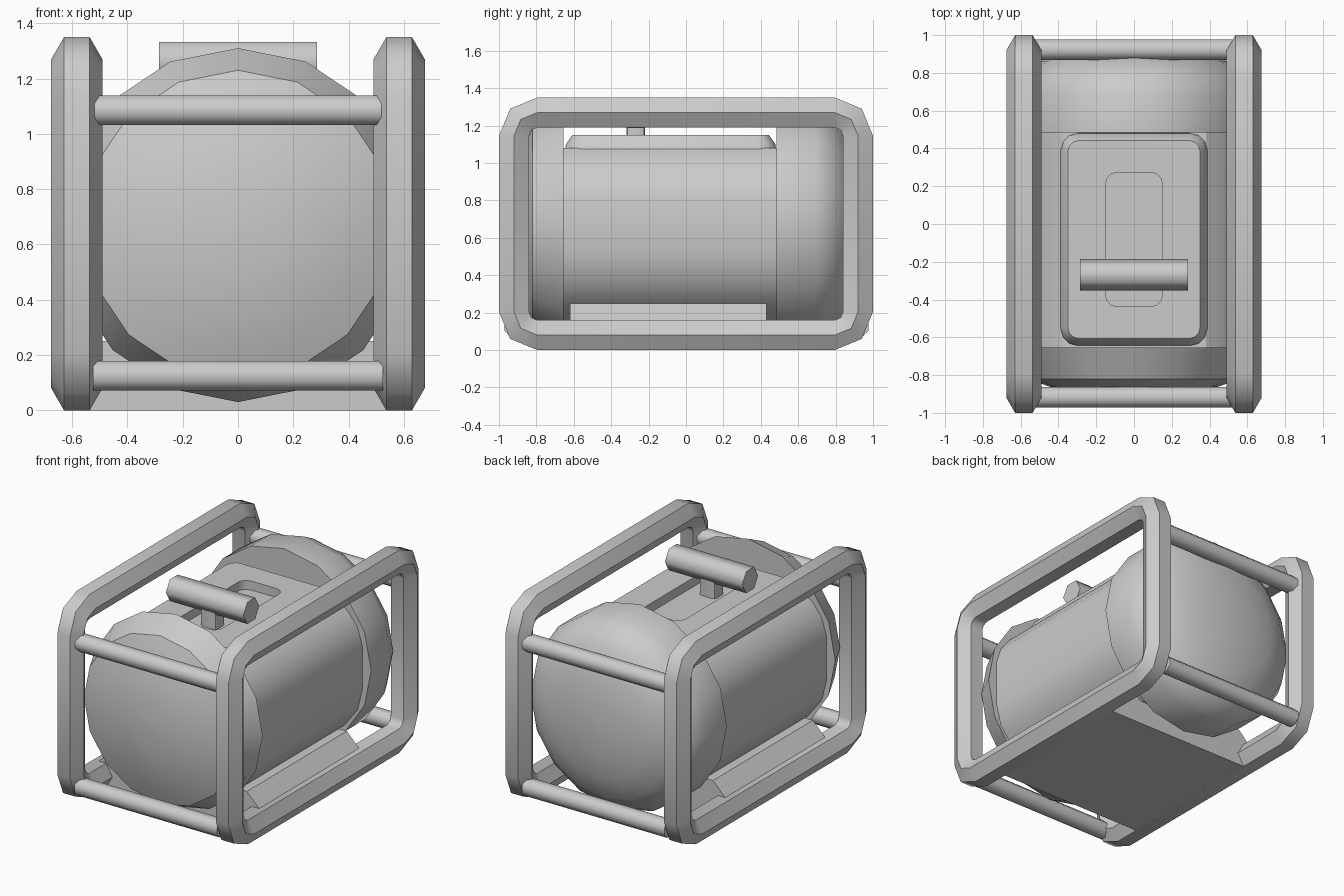
import bpy
import bmesh
from math import sin, cos, pi, radians
from mathutils import Vector

if "Cube" in bpy.data.objects:
    bpy.data.objects.remove(bpy.data.objects["Cube"], do_unlink=True)

grey = bpy.data.materials.new("plain grey")
grey.use_nodes = True
COLOR = (0.6, 0.6, 0.6, 1)
grey.diffuse_color = COLOR
grey.node_tree.nodes["Principled BSDF"].inputs["Base Color"].default_value = COLOR


def loft(name, rings, closed=False, angle=30):
    """Skin a list of equal-length point rings, capping the ends or joining them."""
    bm = bmesh.new()
    loops = [[bm.verts.new(p) for p in ring] for ring in rings]
    n = len(loops[0])
    pairs = list(zip(loops, loops[1:]))
    if closed:
        pairs.append((loops[-1], loops[0]))
    else:
        bm.faces.new(loops[0])
        bm.faces.new(loops[-1])
    for a, b in pairs:
        for i in range(n):
            j = (i + 1) % n
            bm.faces.new((a[i], a[j], b[j], b[i]))
    bmesh.ops.recalc_face_normals(bm, faces=bm.faces)
    mesh = bpy.data.meshes.new(name)
    bm.to_mesh(mesh)
    bm.free()
    mesh.materials.append(grey)
    obj = bpy.data.objects.new(name, mesh)
    bpy.context.collection.objects.link(obj)
    bpy.ops.object.select_all(action="DESELECT")
    obj.select_set(True)
    bpy.context.view_layer.objects.active = obj
    bpy.ops.object.shade_smooth_by_angle(angle=radians(angle))
    return obj


def lathe(name, profile, sides=16, axis_z=0.67):
    """Turn (radius, y) pairs around the long axis."""
    turns = [2 * pi * i / sides for i in range(sides)]
    return loft(name, [[(r * sin(t), y, axis_z + r * cos(t)) for t in turns]
                       for r, y in profile])


def rounded_rect(half_u, half_v, radius, segments):
    """Corner points of a rounded rectangle, with the outward angle of each."""
    points = []
    for k, (su, sv) in enumerate([(1, 1), (-1, 1), (-1, -1), (1, -1)]):
        for s in range(segments + 1):
            t = (k + s / segments) * pi / 2
            points.append((su * (half_u - radius) + radius * cos(t),
                           sv * (half_v - radius) + radius * sin(t), t))
    return points


def bar(name, center, length, radius, sides=6, turn=0.0):
    """Prism rod along x."""
    c = Vector(center)
    turns = [turn + 2 * pi * i / sides for i in range(sides)]
    return loft(name, [[c + Vector((x, radius * cos(t), radius * sin(t))) for t in turns]
                       for x in (-length / 2, length / 2)], angle=65)


def extrude_section(name, half_section, y0, y1):
    """Extrude a mirrored (x, z) section along y."""
    section = half_section + [(-x, z) for x, z in reversed(half_section)]
    return loft(name, [[(x, y, z) for x, z in section] for y in (y0, y1)])


# Side frames: hexagonal tube swept around a rounded rectangle
for side, label in ((1, "left"), (-1, "right")):
    rings = []
    for y, z, t in rounded_rect(0.92, 0.595, 0.125, 2):
        ring = []
        for k in range(6):
            a = k * pi / 3
            out = 0.0925 * sin(a)
            ring.append((side * 0.583 + 0.0925 * cos(a),
                         y + out * cos(t), 0.675 + z + out * sin(t)))
        rings.append(ring)
    loft(label + "_frame", rings, closed=True, angle=50)

# Cross bars between the frames
for y, end in ((-0.917, "front"), (0.923, "back")):
    for z, level in ((1.085, "upper"), (0.125, "lower")):
        bar(f"{end}_{level}_bar", (0, y, z), 1.05, 0.058, 8, pi / 8)

# Base block with sloping shoulders
extrude_section("base", [(0.6, 0.0), (0.6, 0.15), (0.5, 0.25)], -0.62, 0.43)

# Main body with a flattened top
extrude_section("body", [(0.3, 0.16), (0.44, 0.25), (0.54, 0.38), (0.575, 0.52),
                         (0.575, 0.82), (0.54, 0.93), (0.47, 1.02), (0.38, 1.08)],
                -0.7, 0.52)

# End caps with domed faces
lathe("front_cap", [(0.64, -0.655), (0.56, -0.82), (0.45, -0.86),
                    (0.3, -0.9), (0.15, -0.92), (0.01, -0.925)])
lathe("back_cap", [(0.64, 0.485), (0.64, 0.695), (0.59, 0.79), (0.5, 0.86),
                   (0.36, 0.91), (0.18, 0.94), (0.01, 0.945)])

# Top panel with a chamfered rim and a recessed slot
panel = [(0.39, 0.565, 0.09, 1.06, -0.082), (0.385, 0.56, 0.09, 1.1, -0.082),
         (0.35, 0.525, 0.06, 1.15, -0.082), (0.15, 0.355, 0.06, 1.15, -0.082),
         (0.15, 0.355, 0.06, 1.09, -0.082)]
loft("top_panel", [[(x, y + cy, z) for x, y, t in rounded_rect(hx, hy, r, 3)]
                   for hx, hy, r, z, cy in panel])

# Handle and its post
bar("handle", (0, -0.268, 1.26), 0.57, 0.083)
loft("handle_post", [[(x, y - 0.268, z) for x, y, t in rounded_rect(0.06, 0.05, 0.02, 2)]
                     for z in (1.07, 1.23)])
